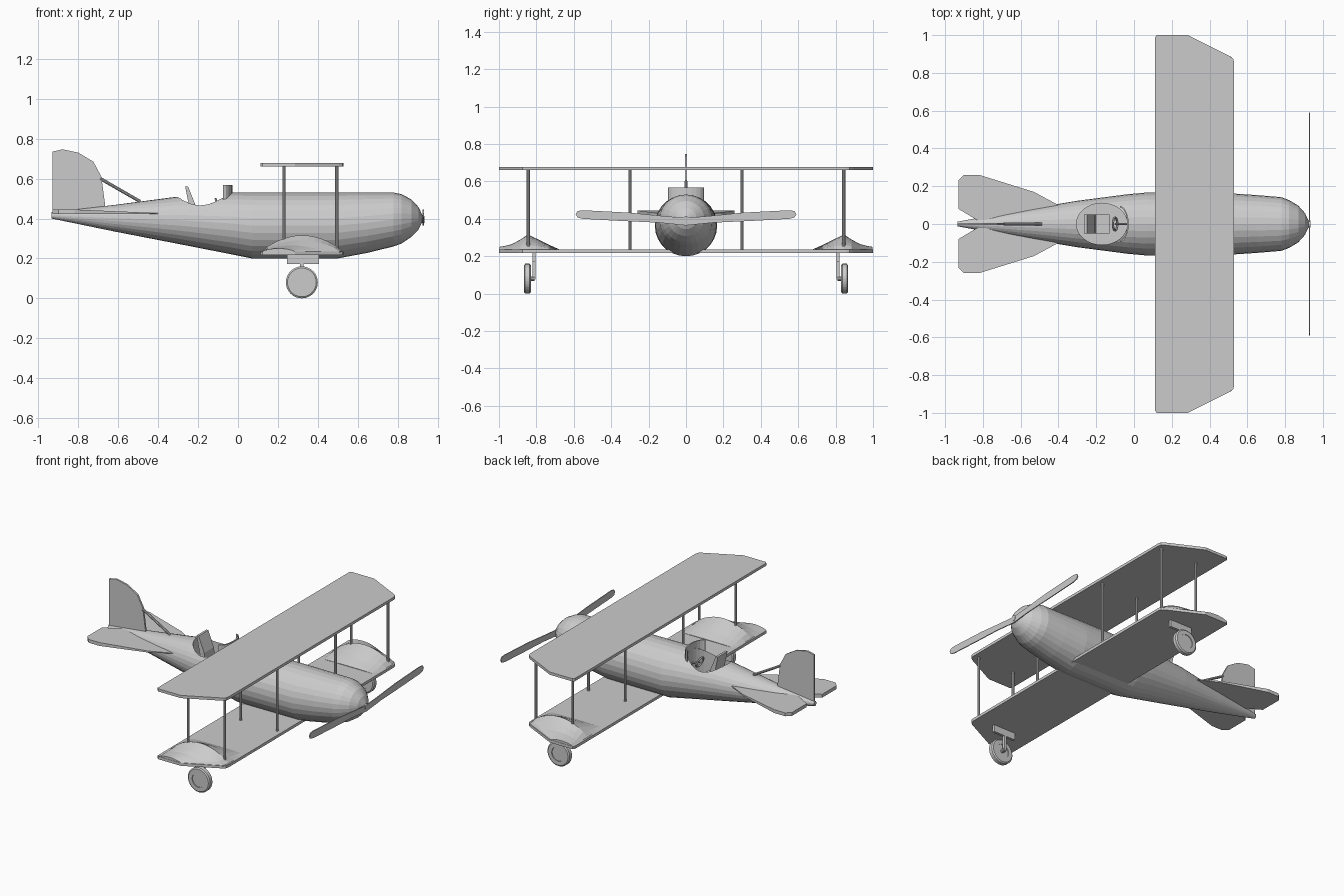
import bpy, bmesh, math
from mathutils import Vector, Matrix

cube = bpy.data.objects.get("Cube")
if cube:
    bpy.data.objects.remove(cube, do_unlink=True)

grey = bpy.data.materials.new("plain_grey")
grey.use_nodes = True
COLOUR = (0.6, 0.6, 0.6, 1)
grey.diffuse_color = COLOUR
grey.node_tree.nodes["Principled BSDF"].inputs["Base Color"].default_value = COLOUR


def finish(name, bm):
    bmesh.ops.recalc_face_normals(bm, faces=bm.faces)
    mesh = bpy.data.meshes.new(name)
    bm.to_mesh(mesh)
    bm.free()
    mesh.materials.append(grey)
    obj = bpy.data.objects.new(name, mesh)
    bpy.context.collection.objects.link(obj)
    return obj


def loft(name, rings):
    """Skin closed rings of points and cap both ends."""
    bm = bmesh.new()
    loops = [[bm.verts.new(p) for p in ring] for ring in rings]
    for a, b in zip(loops, loops[1:]):
        for i in range(len(a)):
            j = (i + 1) % len(a)
            bm.faces.new((a[i], a[j], b[j], b[i]))
    bm.faces.new(loops[0])
    bm.faces.new(loops[-1])
    return finish(name, bm)


def plate(name, outline, axis, low, high):
    """Extrude a 2D outline along an axis (0 = x, 1 = y, 2 = z)."""
    def place(p, d):
        v = list(p)
        v.insert(axis, d)
        return v
    return loft(name, [[place(p, d) for p in outline] for d in (low, high)])


def box(name, x, y, z):
    return plate(name, [(x[0], y[0]), (x[1], y[0]), (x[1], y[1]), (x[0], y[1])], 2, *z)


def rod(name, a, b, radius, sides=10):
    a, b = Vector(a), Vector(b)
    bm = bmesh.new()
    turn = (b - a).to_track_quat('Z', 'Y').to_matrix().to_4x4()
    bmesh.ops.create_cone(bm, cap_ends=True, segments=sides, radius1=radius, radius2=radius,
                          depth=(b - a).length, matrix=Matrix.Translation((a + b) / 2) @ turn)
    return finish(name, bm)


def lathe_y(name, profile, x, z, sides=32):
    """Closed (radius, y) profile spun about a line along y."""
    bm = bmesh.new()
    loops = []
    for i in range(sides):
        t = math.tau * i / sides
        loops.append([bm.verts.new((x + r * math.cos(t), y, z + r * math.sin(t))) for r, y in profile])
    for k in range(sides):
        a, b = loops[k], loops[(k + 1) % sides]
        for i in range(len(a)):
            j = (i + 1) % len(a)
            bm.faces.new((a[i], a[j], b[j], b[i]))
    return finish(name, bm)


# Fuselage: x, bottom, top, half width
stations = [(-.935, .40, .432, .012), (-.62, .335, .468, .07), (-.3, .273, .51, .123),
            (-.03, .22, .53, .158), (.07, .2, .53, .167), (.5, .2, .53, .163),
            (.65, .228, .53, .153), (.78, .26, .53, .142), (.82, .275, .522, .127),
            (.87, .308, .495, .097), (.905, .345, .457, .058), (.925, .385, .415, .015)]
SIDES = 28
rings = []
for x, lo, hi, w in stations:
    angles = [math.tau * i / SIDES for i in range(SIDES)]
    rings.append([(x, w * math.cos(t), (lo + hi) / 2 + (hi - lo) / 2 * math.sin(t)) for t in angles])
fuselage = loft("fuselage", rings)

# Cockpit opening
hole = [(-.17 + .135 * math.cos(math.tau * i / 32), .11 * math.sin(math.tau * i / 32)) for i in range(32)]
cutter = plate("cockpit_cutter", hole, 2, .33, .7)
cutter.hide_render = True
cutter.hide_set(True)
cut = fuselage.modifiers.new("cockpit", 'BOOLEAN')
cut.operation = 'DIFFERENCE'
cut.solver = 'EXACT'
cut.object = cutter
bpy.context.view_layer.objects.active = fuselage
bpy.ops.object.modifier_apply(modifier=cut.name)
bpy.data.objects.remove(cutter, do_unlink=True)

# Seat, steering wheel and windshield
box("seat_cushion", (-.25, -.13), (-.05, .05), (.33, .40))
plate("seat_back", [(-.265, .56), (-.25, .56), (-.21, .46), (-.2, .39), (-.23, .39)], 1, -.05, .05)
bpy.ops.mesh.primitive_torus_add(major_radius=.034, minor_radius=.006, major_segments=20, minor_segments=6,
                                 location=(-.1, 0, .465), rotation=(0, math.radians(70), 0))
wheel = bpy.context.object
wheel.name = "steering_wheel"
wheel.data.materials.append(grey)
rod("steering_column", (-.1, 0, .465), (-.04, 0, .44), .006)
arc = [math.radians(-90 + 18 * i) for i in range(11)]
outer = [(-.075 + .047 * math.cos(t), .095 * math.sin(t)) for t in arc]
inner = [(-.075 + .039 * math.cos(t), .087 * math.sin(t)) for t in reversed(arc)]
plate("windshield", outer + inner, 2, .45, .567)

# Tail
plate("tail_fin", [(-.93, .42), (-.93, .735), (-.88, .747), (-.8, .73), (-.725, .685), (-.685, .61),
                   (-.665, .46)], 1, -.006, .006)
rod("fin_brace", (-.69, 0, .6), (-.49, 0, .485), .008)
tail = [(-.83, .02), (-.93, .08), (-.93, .23), (-.9, .26), (-.82, .26), (-.53, .17), (-.4, .1), (-.4, .02)]


def tail_top(x):
    return .427 + .018 * min(1, (-.4 - x) / .4)


for side, s in (("left", 1), ("right", -1)):
    loft(side + "_tailplane", [[(x, s * y, .423) for x, y in tail],
                               [(x, s * y, tail_top(x)) for x, y in tail]])

# Wings
half = [(.53, .855), (.525, .875), (.505, .89), (.285, 1), (.122, 1), (.112, .99)]
wing = half + [(x, -y) for x, y in reversed(half)]
plate("upper_wing", wing, 2, .66, .678)
plate("lower_wing", wing, 2, .217, .235)


def wing_front(y):
    return .527 if y < .875 else .515 - (y - .885) * 2


# Wing struts, wheel fairings and landing gear on both sides
fairing = [(.68, .003), (.74, .03), (.79, .055), (.845, .081), (.885, .055), (.93, .03), (.97, .02), (.998, .015)]
for side, s in (("left", 1), ("right", -1)):
    for place, y in (("inner", .3), ("outer", .843)):
        for end, x in (("rear", .23), ("front", .495)):
            rod(f"{side}_{place}_{end}_strut", (x, s * y, .225), (x, s * y, .67), .0085)
    slices = []
    for y, h in fairing:
        x0, x1 = .117, wing_front(y)
        top = [(x0 + (x1 - x0) * i / 12, s * y, .235 + h * math.sin(math.pi * i / 12) ** .8) for i in range(1, 12)]
        slices.append([(x0, s * y, .23)] + top + [(x1, s * y, .23)])
    loft(side + "_wheel_fairing", slices)
    gear = sorted((s * .805, s * .822))
    box(side + "_gear_plate", (.245, .405), gear, (.172, .22))
    box(side + "_gear_leg", (.312, .328), gear, (.075, .175))
    rod(side + "_axle", (.32, s * .81, .08), (.32, s * .845, .08), .012)
    lathe_y(side + "_tyre", [(.046, s * .83), (.072, s * .83), (.08, s * .836), (.08, s * .86),
                             (.072, s * .866), (.046, s * .866)], .32, .08)
    rod(side + "_wheel_hub", (.32, s * .835, .08), (.32, s * .861, .08), .047, 32)

# Propeller
blade = [(.15, .38), (.35, .389), (.55, .4), (.58, .407), (.59, .425), (.58, .442), (.55, .446), (.3, .433), (.12, .415)]
prop = [(0, .365)] + blade + [(0, .405)] + [(-y, z) for y, z in reversed(blade)]
plate("propeller", prop, 0, .926, .932)
rod("propeller_hub", (.9, 0, .395), (.934, 0, .395), .018, 16)
